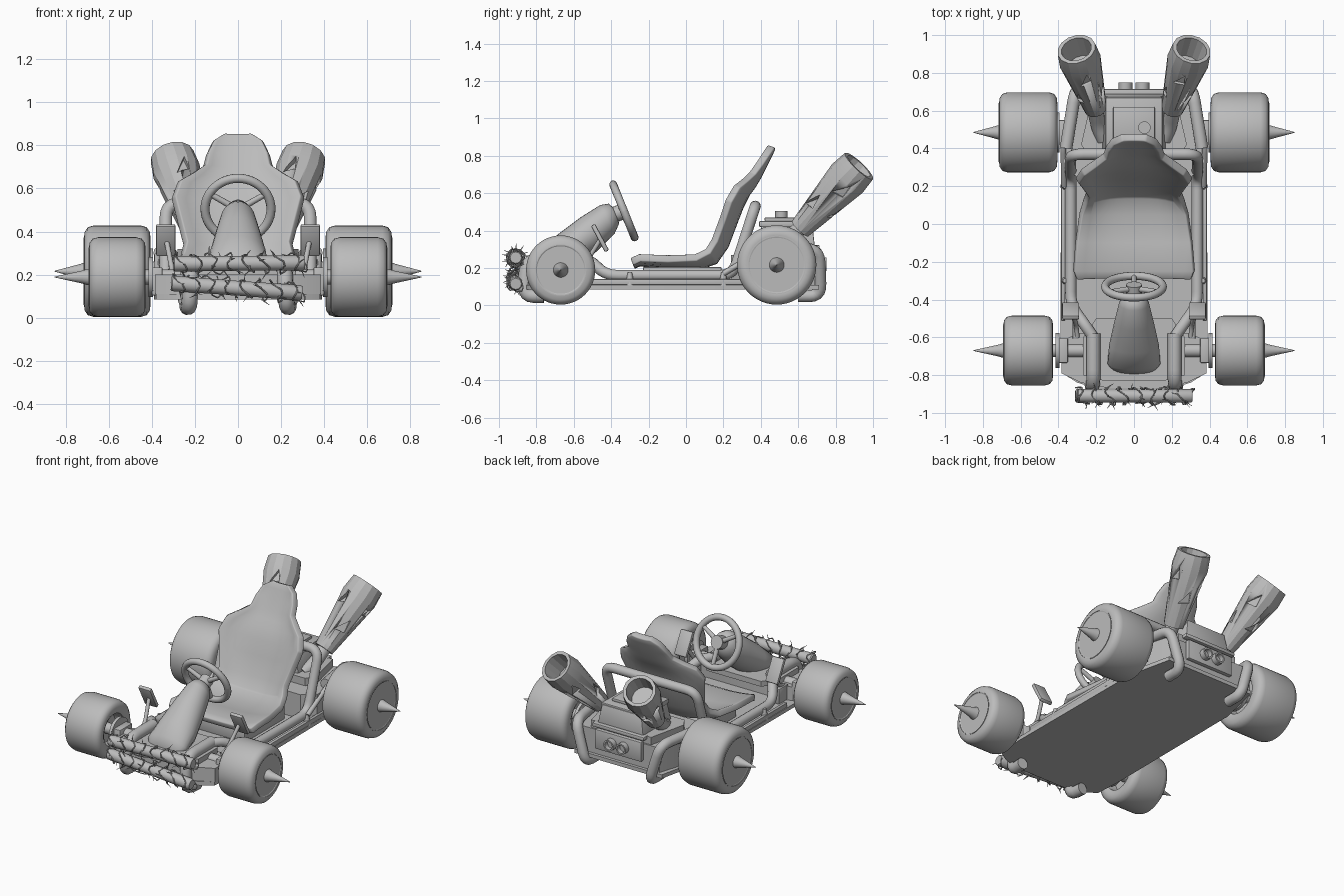
import bpy, bmesh, math, random
from math import sin, cos, pi
from mathutils import Vector as V, Matrix

if "Cube" in bpy.data.objects:
    bpy.data.objects.remove(bpy.data.objects["Cube"])

random.seed(4)
grey = bpy.data.materials.new("plain grey")
grey.diffuse_color = (0.5, 0.5, 0.5, 1)
grey.use_nodes = True
grey.node_tree.nodes["Principled BSDF"].inputs["Base Color"].default_value = grey.diffuse_color


def finish(name, bm, angle=35):
    bmesh.ops.recalc_face_normals(bm, faces=bm.faces)
    me = bpy.data.meshes.new(name)
    bm.to_mesh(me)
    bm.free()
    ob = bpy.data.objects.new(name, me)
    bpy.context.collection.objects.link(ob)
    me.materials.append(grey)
    bpy.ops.object.select_all(action='DESELECT')
    ob.select_set(True)
    bpy.context.view_layer.objects.active = ob
    bpy.ops.object.shade_smooth_by_angle(angle=math.radians(angle))
    return ob


def loft(name, rings, closed=True, caps=True, angle=35):
    bm = bmesh.new()
    vs = [[bm.verts.new(p) for p in r] for r in rings]
    n = len(rings[0])
    for a, b in zip(vs, vs[1:]):
        for i in range(n if closed else n - 1):
            j = (i + 1) % n
            bm.faces.new((a[i], a[j], b[j], b[i]))
    if caps:
        bm.faces.new(vs[0])
        bm.faces.new(vs[-1])
    return finish(name, bm, angle)


def lathe(name, start, end, prof, n=32, angle=35):
    # profile of (distance along axis, radius), revolved about start -> end
    start, d = V(start), (V(end) - V(start)).normalized()
    q = d.to_track_quat('Z', 'Y')
    rings = [[start + q @ V((r * cos(2*pi*i/n), r * sin(2*pi*i/n), t)) for i in range(n)] for t, r in prof]
    return loft(name, rings, angle=angle)


def rod(name, a, b, r, r2=None, n=20):
    return lathe(name, a, b, [(0, r), ((V(b) - V(a)).length, r if r2 is None else r2)], n)


def tube(name, pts, r, bend=0.06, res=4):
    # pipe through points with rounded corners
    pts = [V(p) for p in pts]
    path = [pts[0]]
    for a, p, b in zip(pts, pts[1:], pts[2:]):
        s = p + (a - p).normalized() * min(bend, (a - p).length * .48)
        e = p + (b - p).normalized() * min(bend, (b - p).length * .48)
        path += [s * (1-t)**2 + p * 2*t*(1-t) + e * t*t for t in (0, .2, .4, .6, .8, 1)]
    path.append(pts[-1])
    cu = bpy.data.curves.new(name, 'CURVE')
    cu.dimensions, cu.bevel_depth, cu.bevel_resolution, cu.use_fill_caps = '3D', r, res, True
    sp = cu.splines.new('POLY')
    sp.points.add(len(path) - 1)
    for k, p in zip(sp.points, path):
        k.co = (*p, 1)
    tmp = bpy.data.objects.new(name + "_path", cu)
    bpy.context.collection.objects.link(tmp)
    me = bpy.data.meshes.new_from_object(tmp.evaluated_get(bpy.context.evaluated_depsgraph_get()))
    bpy.data.objects.remove(tmp)
    bm = bmesh.new()
    bm.from_mesh(me)
    return finish(name, bm, 50)


def box(name, c, size, rot=None, bevel=0.006, top=(1, 1)):
    # block, optionally with its top scaled in x and y
    bm = bmesh.new()
    bmesh.ops.create_cube(bm, size=1)
    for v in bm.verts:
        k = top if v.co.z > 0 else (1, 1)
        v.co = V((v.co.x * size[0] * k[0], v.co.y * size[1] * k[1], v.co.z * size[2]))
    if bevel:
        bmesh.ops.bevel(bm, geom=bm.edges[:], offset=bevel, segments=2, affect='EDGES', profile=.5)
    M = Matrix.Translation(c)
    bm.transform(M @ Matrix.Rotation(rot, 4, 'X') if rot else M)
    return finish(name, bm)


def slab(name, half, z0, z1):
    # mirrored outline extruded in z
    o = [(x, y) for x, y in half] + [(-x, y) for x, y in reversed(half)]
    return loft(name, [[(x, y, z) for x, y in o] for z in (z0, z1)])


# Floor and decks
slab("floor_pan", [(.2, -.87), (.3, -.84), (.38, -.79), (.39, -.6), (.385, .42), (.32, .71)], .085, .11)
slab("front_deck", [(.13, -.87), (.28, -.84), (.385, -.79), (.385, -.62), (.3, -.58)], .11, .2)
slab("nose_plate", [(.16, -.83), (.27, -.8), (.27, -.6), (.2, -.5)], .2, .235)
slab("rear_body", [(.29, .24), (.37, .3), (.37, .44), (.29, .69)], .11, .27)
slab("rear_deck", [(.24, .36), (.28, .42), (.22, .68)], .27, .32)

# Engine
box("engine_block", (0, .54, .37), (.34, .3, .14), top=(.85, .9))
box("engine_cover", (0, .53, .435), (.3, .28, .03))
box("engine_lid", (0, .52, .46), (.22, .2, .02))
rod("filler_cap", (.055, .51, .46), (.055, .51, .505), .033)
box("tail_panel", (0, .70, .22), (.34, .03, .13))
box("tail_shelf", (0, .69, .31), (.38, .05, .025))
for x in (-.045, .045):
    lathe("tail_outlet", (x, .7, .22), (x, .8, .22), [(0, .036), (.05, .036), (.05, .026), (.02, .026)])

# Seat: stations of y, z, half width, forward curl of the edges
st = [(-.29, .235, .30, .02), (-.25, .25, .315, .025), (-.1, .235, .30, .035), (.05, .225, .275, .05),
      (.14, .255, .25, .06), (.19, .33, .235, .06), (.235, .45, .265, .06), (.27, .54, .29, .065),
      (.305, .61, .262, .06), (.335, .65, .2, .045), (.365, .70, .145, .03), (.395, .76, .135, .02),
      (.425, .82, .11, .012), (.44, .855, .06, .004)]
rings = []
for i, (y, z, w, c) in enumerate(st):
    a, b = st[max(i - 1, 0)], st[min(i + 1, len(st) - 1)]
    nrm = V((0, -(b[1] - a[1]), b[0] - a[0])).normalized()
    rings.append([V((w * t / 6, y, z)) + nrm * c * abs(t / 6) ** 3 for t in range(-6, 7)])
seat = loft("seat", rings, closed=False, caps=False, angle=50)
if seat.data.polygons[0].normal.z < 0:
    seat.data.flip_normals()
m = seat.modifiers.new("thick", 'SOLIDIFY')
m.thickness, m.offset = .042, -1
m = seat.modifiers.new("round", 'BEVEL')
m.width, m.segments = .01, 2
box("seat_base", (0, -.02, .155), (.42, .42, .1))

# Steering fairing: y, z, half width, half height, leaning back
sec = [(-.79, .2, .10, .02), (-.74, .24, .14, .07), (-.64, .29, .132, .1), (-.52, .38, .105, .1),
       (-.42, .46, .08, .085), (-.385, .49, .06, .06), (-.375, .5, .02, .02)]
loft("steering_fairing", [[(w * cos(2*pi*i/28), y - h * .45 * sin(2*pi*i/28), z + h * .9 * sin(2*pi*i/28))
                           for i in range(28)] for y, z, w, h in sec], angle=60)

# Steering wheel
W = Matrix.Translation((0, -.332, .505)) @ Matrix.Rotation(math.radians(-68), 4, 'X')
loft("steering_rim", [[W @ V(((.153 + .021 * cos(v)) * cos(u), (.153 + .021 * cos(v)) * sin(u), .021 * sin(v)))
                       for v in (2*pi*k/12 for k in range(12))] for u in (2*pi*i/48 for i in range(49))], caps=False)
rod("steering_hub", W @ V((0, 0, -.05)), W @ V((0, 0, .012)), .042)
for k in (0, 1, 2):
    a = pi / 2 + k * 2 * pi / 3
    rod("steering_spoke", W @ V((0, 0, -.01)), W @ V((.15 * cos(a), .15 * sin(a), 0)), .016, .013, 12)

# Roll bar behind the seat, running forward as the side rails
arch = [(.215, -.6, .25), (.27, -.52, .25), (.335, -.43, .16), (.335, .25, .16), (.335, .37, .53)]
tube("side_rails_and_roll_bar", arch + [(-x, y, z) for x, y, z in reversed(arch)], .03, .07)

for s in (-1, 1):
    # Front and rear bent bars
    tube("front_bar", [(s*.215, -.58, .25), (s*.215, -.85, .25), (s*.225, -.87, .05), (s*.235, -.76, .05)], .037, .08)
    tube("rear_bar", [(s*.36, .4, .3), (s*.31, .71, .3), (s*.235, .72, .05), (s*.235, .6, .05)], .033, .07)
    tube("rear_strut", [(s*.37, .2, .17), (s*.375, .42, .3), (s*.34, .62, .3)], .015, .05)
    box("sill", (s*.375, -.06, .125), (.022, .9, .03), bevel=.003)
    for y in (-.3, .2):
        rod("rail_stud", (s*.365, y, .105), (s*.365, y, .175), .025, .012, 12)

    # Pedals
    tube("pedal_arm", [(s*.3, -.6, .2), (s*.305, -.54, .22), (s*.33, -.46, .35)], .012, .03)
    box("pedal_pad", (s*.335, -.46, .36), (.09, .025, .16), rot=-math.radians(-28), bevel=.008)
    box("pedal_slot", (s*.31, -.56, .16), (.03, .1, .1))

    # Wheels with spiked hubs
    for nm, y, R, x, w in (("front", -.67, .185, .56, .132), ("rear", .485, .212, .56, .155)):
        z = R + .004
        h = R * .57
        prof = [(-w + .07, .03), (-w + .07, h * .9), (-w + .012, h), (-w, .7 * R), (-w + .004, .86 * R),
                (-w + .018, .96 * R), (-w + .045, R), (w - .045, R), (w - .018, .96 * R), (w - .004, .86 * R),
                (w, .72 * R), (w - .008, .65 * R), (w - .016, h + .004), (w - .03, h), (w - .13, h * .88),
                (w - .14, h * .8), (w - .14, .03)]
        lathe(nm + "_wheel", (s*x, y, z), (s*2, y, z), prof, 48, 40)
        lathe(nm + "_tyre_ring", (s*(x + w - .004), y, z), (s*2, y, z),
              [(0, .74*R), (.006, .74*R), (.006, .715*R), (0, .715*R)], 48)
        lathe(nm + "_hub_spike", (s*(x + w - .15), y, z), (s*2, y, z),
              [(0, .085), (.03, .08), (.06, .065), (.11, .05), (.18, .03), (.3 - w + .14, .002)], 20)
        rod(nm + "_axle", (s*.2, y, z), (s*.5, y, z), .035)
        rod(nm + "_brake_disc", (s*.395, y, z), (s*.415, y, z), R * .5)
        box(nm + "_axle_mount", (s*.375, y, z - .02), (.05, .13, .13))

    # Exhaust pipes with triangular cuts
    tube("exhaust_pipe", [(s*.16, .45, .3), (s*.19, .53, .34), (s*.212, .64, .44)], .042, .04)
    A, B = V((s*.203, .61, .41)), V((s*.305, .925, .745))
    ax = (B - A).normalized()
    L = (B - A).length
    can = lathe("exhaust_can", A, B, [(0, .03), (0, .06), (L * .8, .112), (L, .103), (L, .082), (L * .72, .075),
                                      (L * .72, .01)], 14, 25)
    q = ax.to_track_quat('Z', 'Y')
    bm = bmesh.new()
    for t, a, size in [(.32, .5, .045), (.36, 2.6, .05), (.42, 4.7, .05), (.68, 1.5, .045),
                       (.7, 3.6, .05), (.66, 5.7, .05)]:
        rad = .06 + .052 * t / .8
        out = q @ V((cos(a), sin(a), 0))
        side = ax.cross(out)
        tri = [(-.9, -.8), (.8, -.5), (.5, 1.1)]
        lo, hi = [[bm.verts.new(A + ax * (t * L + v * size) + side * u * size * .8 + out * (rad + d))
                   for u, v in tri] for d in (-.022, .05)]
        bm.faces.new(lo)
        bm.faces.new(hi)
        for i in range(3):
            bm.faces.new((lo[i], lo[(i+1) % 3], hi[(i+1) % 3], hi[i]))
    cut = finish("exhaust_cutter", bm)
    cut.hide_render = True
    cut.hide_set(True)
    m = can.modifiers.new("cuts", 'BOOLEAN')
    m.object, m.operation, m.solver = cut, 'DIFFERENCE', 'EXACT'

# Front bumper logs wrapped in barbed wire
for a, b in (((-.3, -.91, .25), (.31, -.91, .255)), ((-.31, -.91, .16), (.3, -.91, .115))):
    a, b = V(a), V(b)
    lathe("bumper_log", a, b, [(0, .03), (.006, .036), (.3, .034), (.6, .036), (.61, .03)], 12)
    pts = []
    for i in range(111):
        t = i / 110
        r = .043 + .009 * sin(i * 1.7)
        u = t * 2 * pi * 8
        pts.append(a.lerp(b, t) + V((.02 * sin(i), r * cos(u), r * sin(u))))
    tube("barbed_wire", pts, .0035, .004, 1)
    for i in range(3, 110, 4):
        out = (pts[i] - a.lerp(b, i / 110)).normalized()
        d = (out + V((random.uniform(-1, 1), random.uniform(-.5, .5), random.uniform(-.5, .5)))).normalized()
        rod("wire_barb", pts[i] - d * .012, pts[i] + d * .032, .004, .001, 5)
